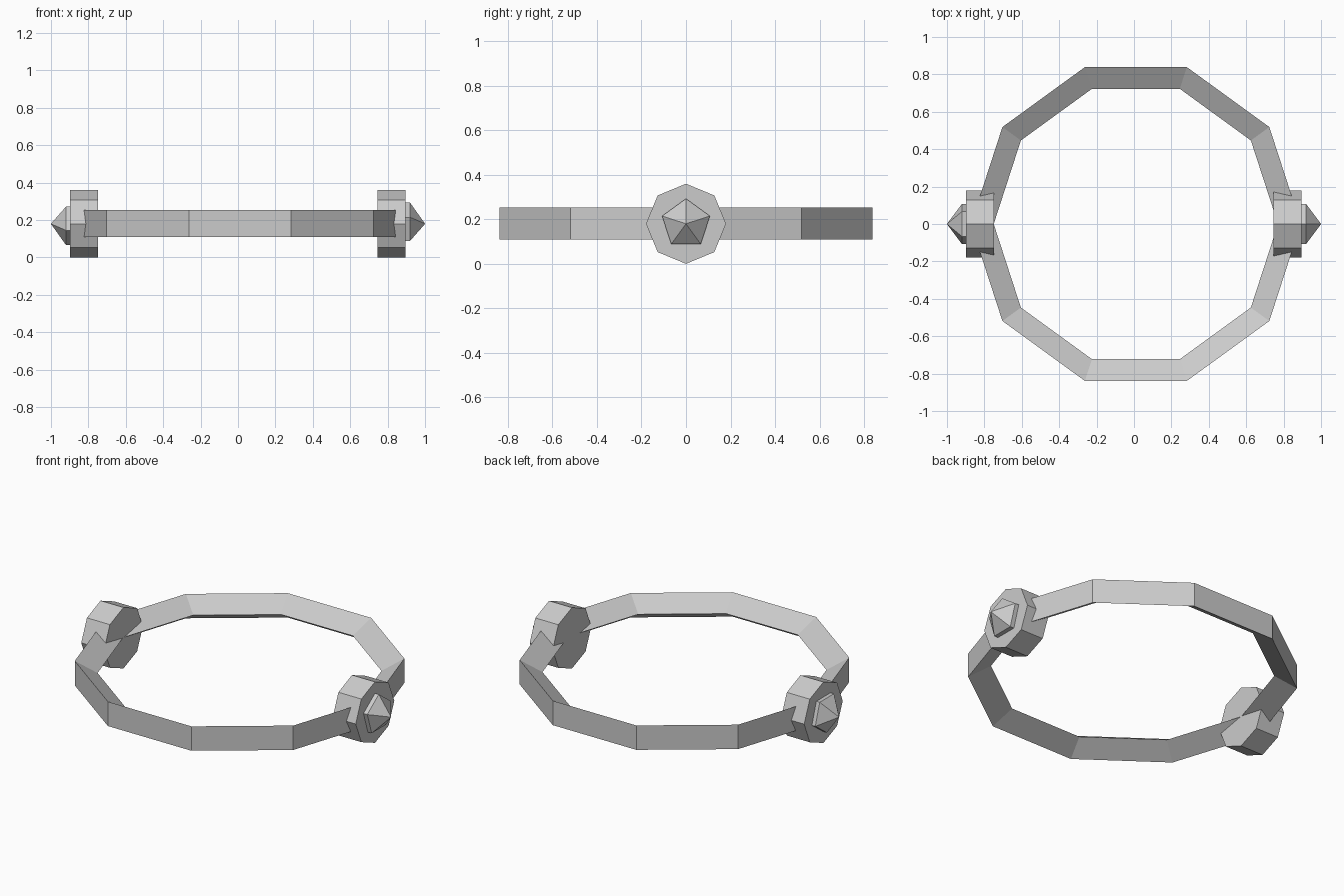
import bpy, bmesh
from math import sin, cos, pi

if "Cube" in bpy.data.objects:
    bpy.data.objects.remove(bpy.data.objects["Cube"])


def loft(name, loops, closed=False):
    """Skin a list of equal-length vertex loops; cap the ends or close round."""
    bm = bmesh.new()
    rows = [[bm.verts.new(p) for p in loop] for loop in loops]
    n, m = len(rows[0]), len(rows)
    for i in range(m if closed else m - 1):
        a, b = rows[i], rows[(i + 1) % m]
        for j in range(n):
            k = (j + 1) % n
            bm.faces.new((a[j], a[k], b[k], b[j]))
    if not closed:
        bm.faces.new(rows[0])
        bm.faces.new(rows[-1])
    bmesh.ops.recalc_face_normals(bm, faces=bm.faces)
    mesh = bpy.data.meshes.new(name)
    bm.to_mesh(mesh)
    bm.free()
    obj = bpy.data.objects.new(name, mesh)
    bpy.context.collection.objects.link(obj)
    return obj


def ngon_x(x, r, sides, up=1, zc=0.18):
    """Polygon facing along x, with one corner straight up or down."""
    return [(x, r * sin(2 * pi * i / sides), zc + up * r * cos(2 * pi * i / sides))
            for i in range(sides)]


# Ten-sided band with a triangular section: flat outer wall, ridge on the inside
section = [(0.76, 0.182), (0.882, 0.11), (0.882, 0.254)]
loft("band", [[(0.01 + r * cos(2 * pi * i / 10), r * sin(2 * pi * i / 10), z)
               for r, z in section] for i in range(10)], closed=True)

# Octagonal settings, each with a pointed five-sided gem (left one upside down)
for side, s, inner, outer in (("right", 1, 0.745, 0.895), ("left", -1, 0.748, 0.898)):
    loft(side + "_setting", [ngon_x(s * x, 0.18, 8) for x in (inner, outer)])
    gem = [(outer - 0.02, 0.113), (0.92, 0.113), (1.0, 0.0005)]
    loft(side + "_gem", [ngon_x(s * x, r, 5, up=s) for x, r in gem])
